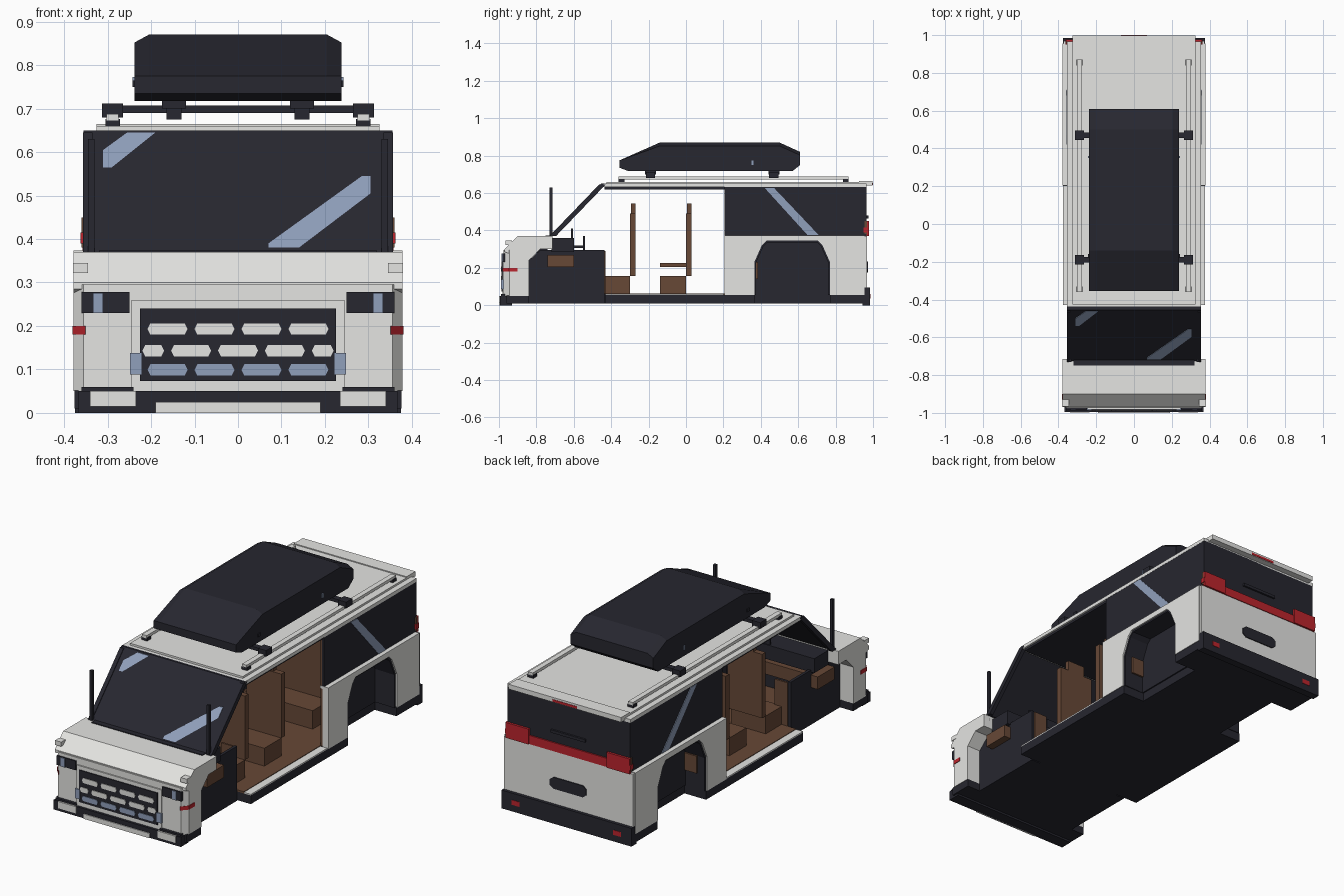
import bpy, bmesh

cube = bpy.data.objects.get("Cube")
if cube:
    bpy.data.objects.remove(cube, do_unlink=True)


def material(name, *rgb):
    mat = bpy.data.materials.new(name)
    mat.use_nodes = True
    mat.diffuse_color = (*rgb, 1)
    mat.node_tree.nodes["Principled BSDF"].inputs["Base Color"].default_value = (*rgb, 1)
    return mat


paint = material("light_grey_paint", .78, .78, .76)
dark = material("dark_trim", .02, .02, .029)
shine = material("blue_grey_shine", .28, .35, .5)
brown = material("brown_interior", .135, .065, .037)
red = material("red_lamp", .5, .018, .026)


def loft(name, mat, sections, mirror=False):
    """Join equal point rings into one closed solid."""
    bm = bmesh.new()
    rings = [[bm.verts.new(p) for p in ring] for ring in sections]
    n = len(rings[0])
    for a, b in zip(rings, rings[1:]):
        for i in range(n):
            j = (i + 1) % n
            bm.faces.new((a[i], a[j], b[j], b[i]))
    bm.faces.new(rings[0])
    bm.faces.new(rings[-1])
    bmesh.ops.recalc_face_normals(bm, faces=bm.faces)
    mesh = bpy.data.meshes.new(name)
    bm.to_mesh(mesh)
    bm.free()
    mesh.materials.append(mat)
    obj = bpy.data.objects.new(name, mesh)
    bpy.context.collection.objects.link(obj)
    if mirror:
        obj.modifiers.new("mirror", 'MIRROR').use_mirror_merge = False
    return obj


def side_prism(name, mat, profile, x, mirror=False):
    return loft(name, mat, [[(d, y, z) for y, z in profile] for d in x], mirror)


def front_prism(name, mat, outline, y, slope=0, base=0, mirror=False):
    """Extrude an x-z outline along y, optionally leaning back with height."""
    return loft(name, mat, [[(x, d + (z - base) * slope, z) for x, z in outline] for d in y], mirror)


def box(name, mat, x, y, z, mirror=False):
    a, b = y
    c, d = z
    return side_prism(name, mat, [(a, c), (b, c), (b, d), (a, d)], x, mirror)


def wide(half):
    return (-half, half)


# Floor pan, narrowed at the wheel wells
box("floor_pan", dark, wide(.25), (-.97, .96), (.01, .06))
box("side_sill", dark, (.24, .375), (-.43, .37), (.01, .055), True)
box("sill_step", paint, (.335, .375), (-.43, .2), (.055, .061), True)
box("interior_floor", brown, wide(.335), (-.43, .37), (.055, .064))
box("front_floor", brown, wide(.25), (-.74, -.43), (.06, .064))
box("cargo_floor", brown, wide(.25), (.37, .94), (.06, .064))
box("rear_corner_floor", dark, (.24, .375), (.77, .97), (.01, .06), True)

# Nose with chamfered corners and hood
nose = [(-.975, .05), (-.975, .295), (-.84, .295), (-.84, .05)]
back = [(max(y, -.945), z) for y, z in nose]
loft("nose", paint, [[(x, y, z) for y, z in p] for x, p in
     ((-.378, back), (-.355, nose), (.355, nose), (.378, back))])
side_prism("hood", paint, [(-.97, .285), (-.97, .3), (-.9, .37), (-.715, .37),
                          (-.715, .3), (-.78, .3), (-.84, .24)], wide(.378))
box("hood_corner_notch", paint, (.345, .38), (-.965, -.93), (.322, .345), True)
box("cowl_strip", dark, wide(.32), (-.75, -.72), (.365, .374))
loft("nose_marker", red, [[(x, y, z) for x, y in ((.351, -.98), (.381, -.946), (.381, -.9), (.351, -.9))]
     for z in (.18, .2)], True)
box("headlight_housing", dark, (.25, .36), (-.982, -.95), (.23, .278), True)
box("headlight_lens", shine, (.311, .334), (-.986, -.975), (.23, .276), True)

# Grille with staggered openings
box("grille_panel", paint, wide(.245), (-.982, -.97), (.05, .26))
box("grille", dark, wide(.225), (-.987, -.97), (.073, .24))
for row, (height, mat) in enumerate(((.099, shine), (.143, paint), (.193, paint))):
    for k in range(5):
        mid = (k - 2) * .108 + (0 if row == 1 else .054)
        lo, hi = max(mid - .046, -.22), min(mid + .046, .22)
        if lo < hi - .01:
            tip = .013
            front_prism("grille_opening", mat, [(lo, height), (lo + tip / 2, height - tip), (hi - tip / 2, height - tip),
                        (hi, height), (hi - tip / 2, height + tip), (lo + tip / 2, height + tip)], (-.99, -.98))
box("fog_lamp", shine, (.222, .248), (-.988, -.975), (.088, .138), True)

# Bumpers
box("front_bumper", dark, wide(.367), (-.995, -.93), (0, .05))
box("front_bumper_side", dark, (.25, .376), (-.96, -.84), (.01, .052), True)
box("bumper_cap", dark, (.24, .36), (-.99, -.95), (.045, .06), True)
box("bumper_pad", paint, (.235, .34), (-.999, -.985), (.015, .05), True)
box("bumper_skid_plate", paint, wide(.19), (-1, -.99), (0, .025))
box("rear_bumper", dark, wide(.375), (.945, .985), (0, .095))
box("bumper_reflector", red, (.27, .315), (.98, .987), (.035, .06), True)

# Windshield with shine streaks, pillars and posts
lean = dict(slope=.964, base=.37)
front_prism("windshield", dark, [(-.355, .37), (.355, .37), (.355, .65), (-.355, .65)], (-.725, -.708), **lean)
front_prism("upper_streak", shine, [(-.31, .565), (-.31, .605), (-.255, .645), (-.19, .645), (-.29, .565)],
            (-.728, -.723), **lean)
front_prism("lower_streak", shine, [(.07, .38), (.14, .38), (.305, .505), (.305, .545), (.285, .545), (.07, .39)],
            (-.728, -.723), **lean)
front_prism("windshield_pillar", dark, [(.335, .37), (.356, .37), (.356, .645), (.335, .645)],
            (-.73, -.695), mirror=True, **lean)
box("corner_post", dark, (.33, .345), (-.73, -.715), (.34, .63), True)

# Roof, rails and spoiler
side_prism("roof", paint, [(-.443, .65), (-.458, .632), (.965, .632), (.965, .65)], wide(.355))
box("roof_crown", paint, wide(.325), (-.425, .95), (.645, .66))
box("roof_lining", dark, wide(.345), (-.435, .95), (.62, .633))
box("rear_spoiler", paint, wide(.325), (.925, .998), (.64, .665))
box("spoiler_lamp", red, wide(.07), (.99, 1), (.643, .655))
box("roof_rail", paint, (.275, .302), (-.36, .87), (.673, .688), True)
for y in (-.36, .84):
    box("rail_foot", dark, (.272, .305), (y, y + .03), (.655, .676), True)

# Crossbars and cargo box
for y in (-.19, .47):
    box("crossbar", dark, wide(.3), (y - .015, y + .015), (.69, .707))
    box("crossbar_clamp", dark, (.265, .313), (y - .025, y + .025), (.68, .712), True)
    box("cargo_box_mount", dark, (.12, .175), (y - .03, y + .03), (.7, .725), True)
    box("cargo_box_bolt", dark, (.13, .165), (y - .02, y + .02), (.675, .7), True)
lid = [(-.31, .718), (-.355, .735), (-.355, .775), (-.14, .87), (.5, .87), (.61, .82), (.61, .75), (.57, .718)]
low = [(y, z - .018 if z > .8 else z) for y, z in lid]
loft("cargo_box", dark, [[(x, y, z) for y, z in p] for x, p in
     ((-.238, low), (-.205, lid), (.205, lid), (.238, low))])
box("cargo_box_latch", shine, (.235, .243), (.35, .36), (.75, .773), True)
box("cargo_box_hinge", dark, (.235, .243), (-.18, -.16), (.75, .765), True)

# Rear quarter panels with wheel arches
arch = [(.365, .055), (.365, .23), (.405, .32), (.43, .345), (.705, .345), (.73, .32), (.77, .23), (.77, .055)]
side_prism("quarter_panel", paint, [(.205, .055)] + arch + [(.955, .055), (.955, .37), (.205, .37)],
           (.345, .378), True)
well = side_prism("rear_wheel_well", dark, arch, (.25, .37), True)
# Open the outer side of the well
bm = bmesh.new()
bm.from_mesh(well.data)
outer = [f for f in bm.faces if f.normal.x > .9 or f.normal.z < -.9]
bmesh.ops.delete(bm, geom=outer, context='FACES')
bm.to_mesh(well.data)
bm.free()
thick = well.modifiers.new("thickness", 'SOLIDIFY')
thick.thickness = .01
box("wheel_well_panel", brown, (.26, .33), (.375, .384), (.14, .23), True)
box("belt_ledge", paint, (.33, .378), (.205, .955), (.36, .374), True)

# Side and rear glass, interior lining
box("side_glass", dark, (.34, .354), (.205, .965), (.37, .633), True)
side_prism("side_streak", shine, [(.42, .628), (.47, .628), (.71, .375), (.65, .375)], (.352, .357), True)
box("upper_lining", brown, (.33, .342), (.207, .94), (.36, .625), True)
box("lower_lining", brown, (.33, .347), (.207, .36), (.06, .36), True)
box("rear_lining", brown, wide(.33), (.925, .94), (.06, .62))
box("rear_glass", dark, wide(.35), (.935, .965), (.4, .635))
box("tailgate", paint, wide(.373), (.935, .968), (.06, .37))
box("tail_light_band", red, wide(.345), (.94, .972), (.37, .415))
box("tail_light", red, (.225, .358), (.966, .978), (.37, .45), True)
box("tail_light_housing", brown, (.34, .36), (.955, .967), (.38, .45), True)
box("tail_light_side", red, (.34, .362), (.95, .976), (.39, .415), True)
box("glass_handle", dark, wide(.1), (.96, .975), (.465, .48))
front_prism("plate_recess", dark, [(-.105, .19), (-.085, .175), (.085, .175), (.105, .19),
                                  (.105, .22), (.085, .235), (-.085, .235), (-.105, .22)], (.962, .973))

# Front wheel wells and dashboard
side_prism("front_wheel_well", dark, [(-.84, .01), (-.84, .24), (-.78, .295), (-.435, .295), (-.435, .01)],
           (.285, .3), True)
box("wheel_well_floor", dark, (.24, .29), (-.84, -.435), (.01, .06), True)
box("kick_panel", brown, (.21, .285), (-.44, -.43), (.06, .29), True)
box("firewall", dark, wide(.29), (-.8, -.74), (.05, .3))
box("dashboard", dark, wide(.32), (-.72, -.6), (.285, .36))
box("glove_shelf", brown, wide(.34), (-.74, -.6), (.205, .27))
box("dash_screen", dark, wide(.06), (-.615, -.605), (.35, .41))
box("steering_column", dark, (.165, .185), (-.62, -.54), (.305, .32))
box("steering_wheel", dark, (.12, .23), (-.55, -.54), (.295, .37))

# Seats
for name, y in (("front", -.3), ("rear", 0)):
    box(name + "_seat_cushion", brown, (.05, .25), (y - .14, y), (.06, .157), True)
    box(name + "_seat_back", brown, (.05, .25), (y, y + .03), (.157, .49), True)
    box(name + "_headrest", brown, (.1, .2), (y + .005, y + .03), (.48, .545), True)
box("rear_armrest", brown, (.025, .05), (-.14, .01), (.205, .225), True)
box("cargo_bench", brown, wide(.2), (.33, .47), (.06, .16))
box("cargo_bench_back", brown, wide(.2), (.47, .5), (.06, .49))
